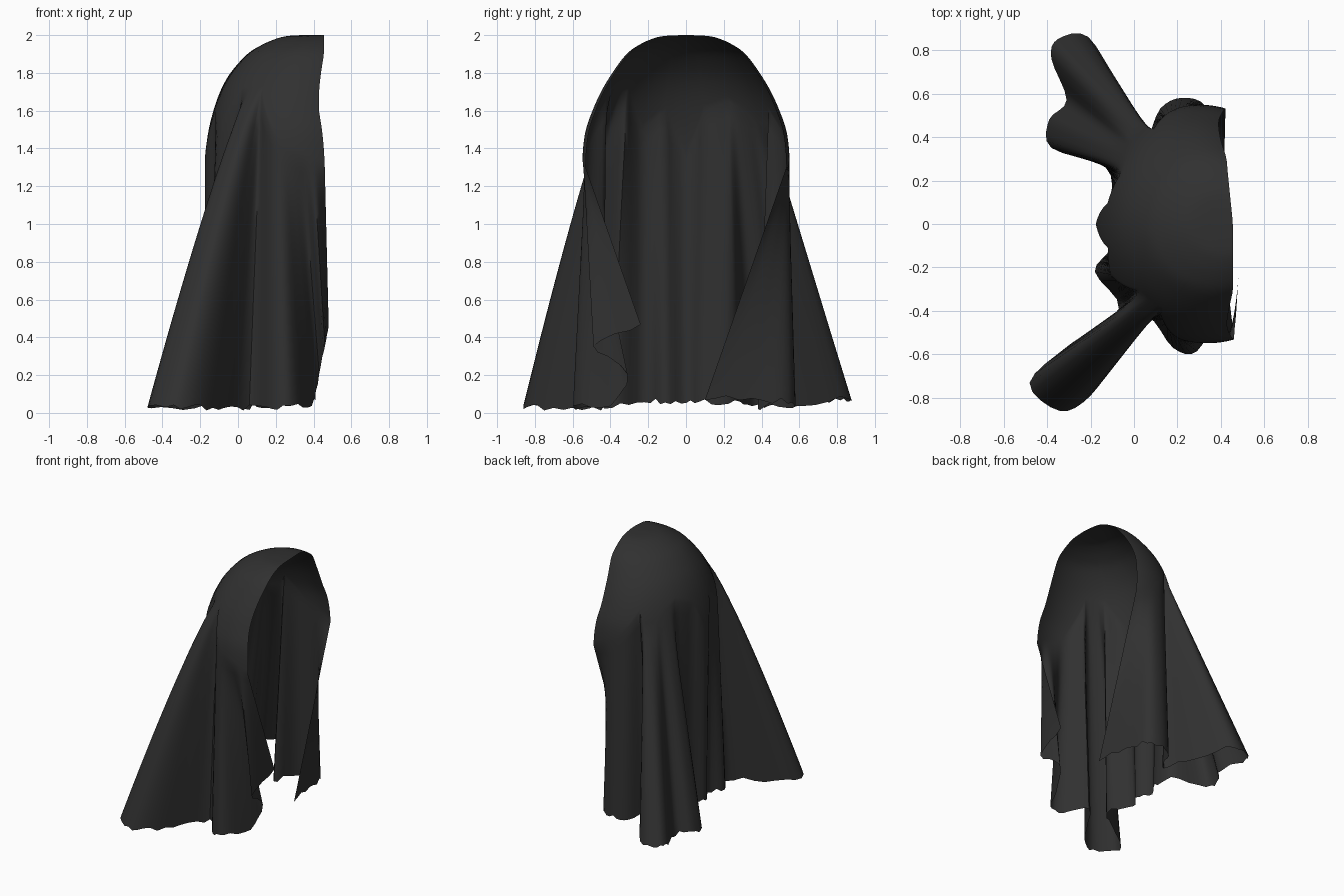
import bpy, bmesh, math, random
from mathutils import Vector

random.seed(4)
if "Cube" in bpy.data.objects:
    bpy.data.objects.remove(bpy.data.objects["Cube"])

# Charcoal cloth material
cloth = bpy.data.materials.new("charcoal_cloth")
cloth.use_nodes = True
colour = (0.03, 0.03, 0.03, 1)
cloth.diffuse_color = colour
cloth.node_tree.nodes["Principled BSDF"].inputs["Base Color"].default_value = colour
cloth.node_tree.nodes["Principled BSDF"].inputs["Roughness"].default_value = 0.9


def spline(points, position):
    """Catmull-Rom point on a control list, position measured in control steps."""
    last = len(points) - 1
    i = min(int(position), last - 1)
    t = position - i
    a, b, c, d = (Vector(points[min(max(j, 0), last)]) for j in (i - 1, i, i + 1, i + 2))
    return b + (c - a) * t / 2 + (a * 2 - b * 5 + c * 4 - d) * t**2 / 2 + (b * 3 - a - c * 3 + d) * t**3 / 2


def piecewise(stops, value):
    """Linear interpolation through (key, value) stops."""
    for (k, v), (next_k, next_v) in zip(stops, stops[1:]):
        if value <= next_k:
            return v + (next_v - v) * (value - k) / (next_k - k)
    return stops[-1][1]


# Hood levels: height, half width, back depth, opening edge
hood_levels = [
    (2, .02, .34, .455), (1.995, .12, .26, .455), (1.98, .18, .2, .455),
    (1.95, .245, .13, .455), (1.9, .315, .05, .455), (1.8, .39, -.04, .44),
    (1.7, .45, -.095, .43), (1.6, .495, -.13, .43), (1.5, .53, -.155, .445),
    (1.4, .545, -.17, .455), (1.3, .55, -.18, .46),
]

# Hem outline seen from above, running from one opening edge round the back to the other
hem_outline = [
    (.48, -.24), (.46, -.49), (.43, -.31), (.39, -.4), (.29, -.585), (.18, -.57),
    (.06, -.43), (-.07, -.6), (-.2, -.79), (-.34, -.86), (-.48, -.73), (-.29, -.55),
    (-.07, -.39), (-.18, -.22), (-.11, -.11), (-.17, 0), (-.11, .1), (-.13, .26),
    (-.38, .35), (-.39, .48), (-.31, .57), (-.38, .76), (-.35, .85), (-.21, .86),
    (-.07, .62), (.04, .38), (.12, .53), (.22, .58), (.33, .54), (.37, .35), (.41, .1),
]
hem_height = [(0, .48), (1, .37), (2, .2), (3, .05), (4, .03), (11, .03), (13, .06),
              (17, .06), (19, .04), (23, .08), (25, .03), (30, .08)]

# Angle around the hood from which each fold of the hem hangs
hang_angle = [(0, -105), (6, -64), (9, -58), (10, -51), (12, -43), (13, -26), (15, 0),
              (16, 11), (17, 28), (19, 39), (22, 54), (25, 62), (30, 105)]

# Hood level at which each fold leaves the hood: valleys leave early, peaks late
hang_level = [(0, 10), (4, 9), (6, 6.5), (7, 6), (12, 6), (13, 8), (14, 7), (15, 9.5), (16, 7),
              (17, 6.5), (19, 7), (21, 8), (23, 8), (25, 7), (27, 9), (30, 10)]

# The long train billows outward; the rest hangs straight
hang_bow = [(0, 1), (4, 1), (7, .85), (12, .85), (14, 1), (30, 1)]
edge_cos = math.cos(math.radians(105))


def hood_point(position, angle):
    z, width, back, edge = spline(hood_levels, position)
    a = math.radians(angle)
    depth = (math.cos(a) - edge_cos) / (1 - edge_cos)
    edge -= .02 * (1 + math.sin(a)) * min(1, width / .4)
    return Vector((edge - (edge - back) * depth, width * math.sin(a), min(z, 2)))


# Each column of cloth follows the hood, then hangs down to the hem
columns = (len(hem_outline) - 1) * 4
hood_rows, skirt_rows = 24, 18
bm = bmesh.new()
strands = []
for c in range(columns + 1):
    u = c / 4
    angle = piecewise(hang_angle, u)
    level = piecewise(hang_level, u)
    bow = piecewise(hang_bow, u)
    strand = [hood_point(level * r / hood_rows, angle) for r in range(hood_rows + 1)]
    ripple = random.uniform(-.02, .015)
    hem = Vector((*spline(hem_outline, u), max(0, piecewise(hem_height, u) + ripple)))
    shoulder = strand[-1]
    for r in range(skirt_rows):
        t = (r + 1) / skirt_rows
        spread = shoulder.lerp(hem, t ** bow)
        strand.append(Vector((spread.x, spread.y, shoulder.lerp(hem, t).z)))
    strands.append([bm.verts.new(p) for p in strand])

for left, right in zip(strands, strands[1:]):
    for r in range(hood_rows + skirt_rows):
        bm.faces.new((left[r], left[r + 1], right[r + 1], right[r]))

# Close the narrow crown along the top
crown = [strand[0] for strand in strands]
bm.faces.new(crown)
bmesh.ops.recalc_face_normals(bm, faces=bm.faces)

mesh = bpy.data.meshes.new("hooded_cloak")
bm.to_mesh(mesh)
bm.free()
mesh.materials.append(cloth)
cloak = bpy.data.objects.new("hooded_cloak", mesh)
bpy.context.collection.objects.link(cloak)
bpy.context.view_layer.objects.active = cloak
cloak.select_set(True)
bpy.ops.object.shade_smooth_by_angle(angle=math.radians(60))
